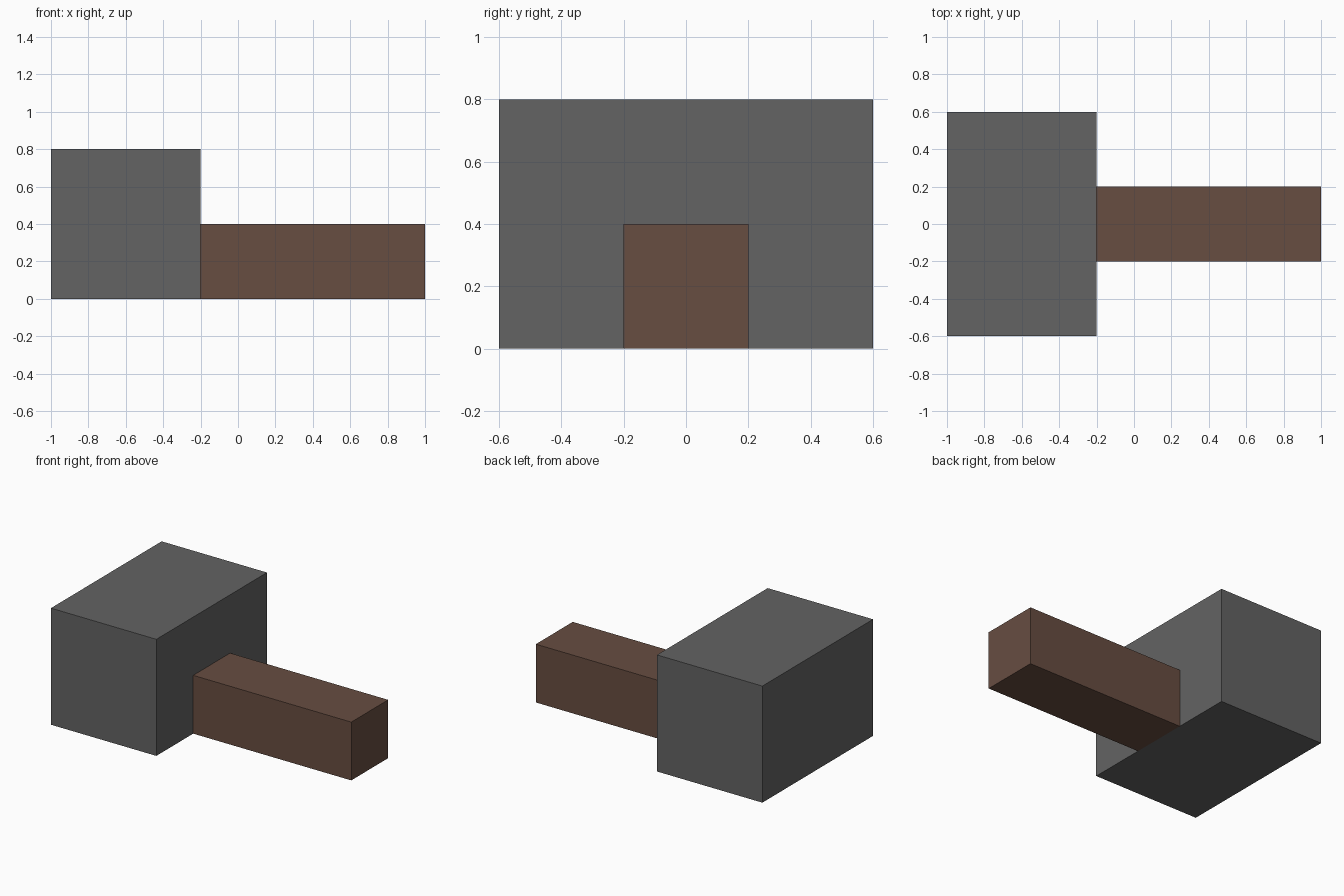
import bpy

cube = bpy.data.objects.get("Cube")
if cube:
    bpy.data.objects.remove(cube, do_unlink=True)


def material(name, rgb):
    mat = bpy.data.materials.new(name)
    mat.use_nodes = True
    color = (*rgb, 1.0)
    mat.diffuse_color = color
    mat.node_tree.nodes["Principled BSDF"].inputs["Base Color"].default_value = color
    return mat


def box(name, low, high, mat):
    """Flat-shaded box between two opposite corners."""
    center = [(a + b) / 2 for a, b in zip(low, high)]
    bpy.ops.mesh.primitive_cube_add(size=1, location=center)
    obj = bpy.context.object
    obj.name = obj.data.name = name
    obj.scale = [b - a for a, b in zip(low, high)]
    bpy.ops.object.transform_apply(location=False, rotation=False, scale=True)
    obj.data.materials.append(mat)
    return obj


gray = material("dark gray", (0.125, 0.125, 0.125))
brown = material("wood brown", (0.136, 0.074, 0.053))

# Heavy block head
box("head", (-1.0, -0.6, 0.0), (-0.2, 0.6, 0.8), gray)

# Square handle, flush with the bottom of the head
box("handle", (-0.2, -0.2, 0.0), (1.0, 0.2, 0.4), brown)
